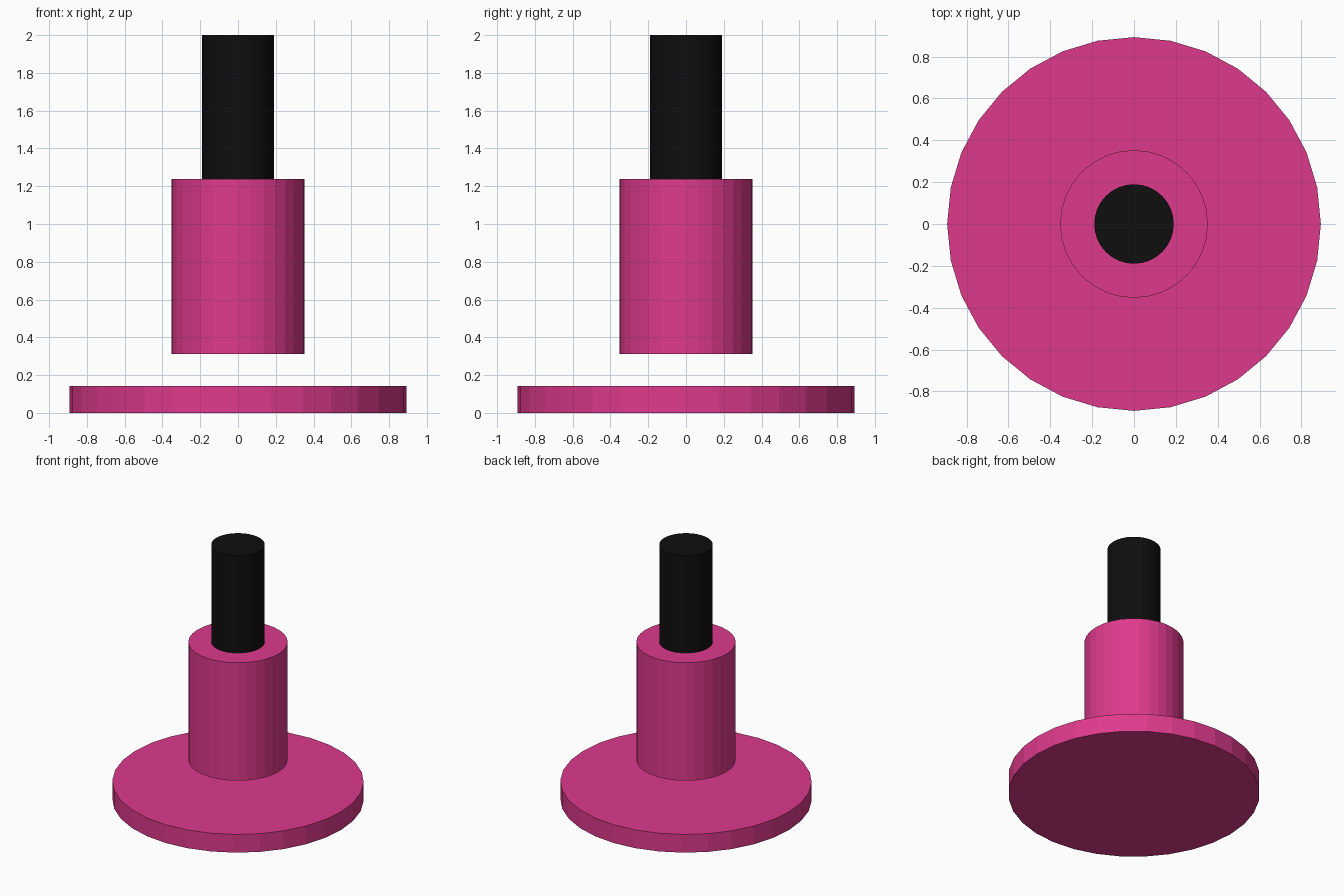
import bpy

if "Cube" in bpy.data.objects:
    bpy.data.objects.remove(bpy.data.objects["Cube"])


def material(name, rgb):
    mat = bpy.data.materials.new(name)
    mat.diffuse_color = (*rgb, 1.0)
    mat.use_nodes = True
    mat.node_tree.nodes["Principled BSDF"].inputs["Base Color"].default_value = mat.diffuse_color
    return mat


def cylinder(name, radius, bottom, top, mat):
    bpy.ops.mesh.primitive_cylinder_add(
        vertices=32, radius=radius, depth=top - bottom,
        location=(0, 0, (bottom + top) / 2))
    obj = bpy.context.object
    obj.name = name
    obj.data.materials.append(mat)
    return obj


pink = material("pink", (0.73, 0.042, 0.262))
black = material("black", (0.0045, 0.0045, 0.0045))

# Wide flat base, floating sleeve above it, and slim rod on top
cylinder("base_disc", 0.893, 0.0, 0.143, pink)
cylinder("sleeve", 0.353, 0.312, 1.237, pink)
cylinder("rod", 0.19, 1.237, 2.0, black)
